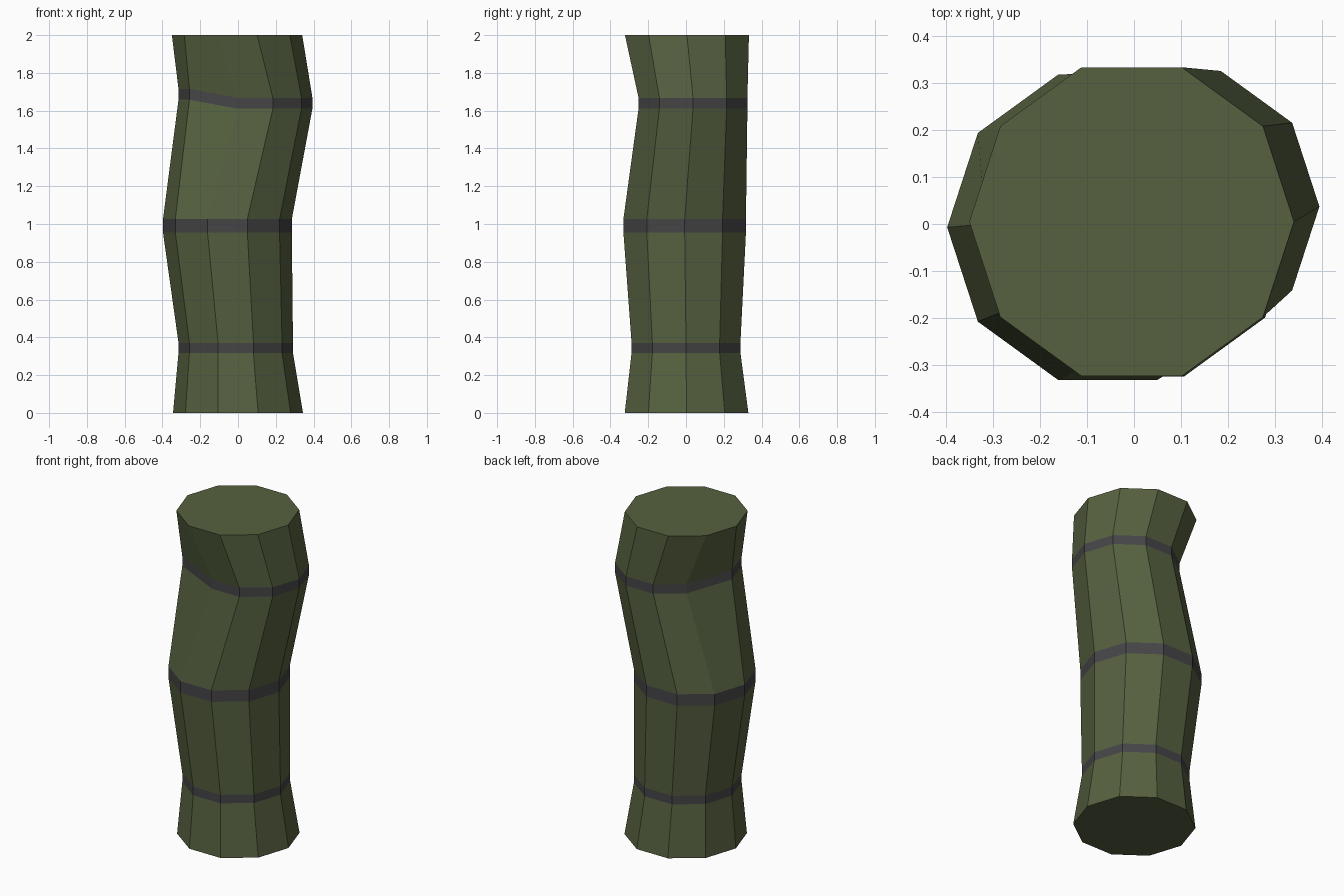
import bpy, bmesh
from math import cos, sin, pi

if "Cube" in bpy.data.objects:
    bpy.data.objects.remove(bpy.data.objects["Cube"])

SIDES = 10


def material(name, rgb):
    m = bpy.data.materials.new(name)
    m.diffuse_color = (*rgb, 1)
    m.use_nodes = True
    m.node_tree.nodes["Principled BSDF"].inputs["Base Color"].default_value = m.diffuse_color
    return m


def ring(cx, cy, r, z):
    return [(cx + r * cos(2 * pi * i / SIDES), cy + r * sin(2 * pi * i / SIDES), z)
            for i in range(SIDES)]


# Cross-sections from bottom to top: centre x, centre y, radius, height
sections = [
    (0.0, 0.003, 0.344, 0.0),
    (-0.012, 0.0, 0.303, 0.318), (-0.012, 0.0, 0.303, 0.371),
    (-0.056, -0.007, 0.341, 0.955), (-0.056, -0.007, 0.341, 1.026),
    (0.091, 0.037, 0.303, 1.611), (0.091, 0.037, 0.303, 1.668),
    (-0.005, 0.005, 0.345, 2.0),
]
rings = [ring(*s) for s in sections]

# Dent in the upper bend: two left corners stay back and sit higher
for loop in rings[5:7]:
    for i in (5, 6):
        x, y, z = loop[i]
        loop[i] = (x - 0.103, y - 0.037, z + 0.047)

# Bent pipe: skin the sections, every second strip is a dark band
bm = bmesh.new()
loops = [[bm.verts.new(p) for p in loop] for loop in rings]
for k, (low, high) in enumerate(zip(loops, loops[1:])):
    for i in range(SIDES):
        j = (i + 1) % SIDES
        face = bm.faces.new((low[i], low[j], high[j], high[i]))
        face.material_index = k % 2

# End caps
bm.faces.new(loops[0][::-1])
bm.faces.new(loops[-1])

mesh = bpy.data.meshes.new("bent_pipe")
bm.to_mesh(mesh)
bm.free()
mesh.materials.append(material("olive", (0.092, 0.118, 0.05)))
mesh.materials.append(material("dark_band", (0.06, 0.058, 0.061)))
bpy.context.collection.objects.link(bpy.data.objects.new("bent_pipe", mesh))
